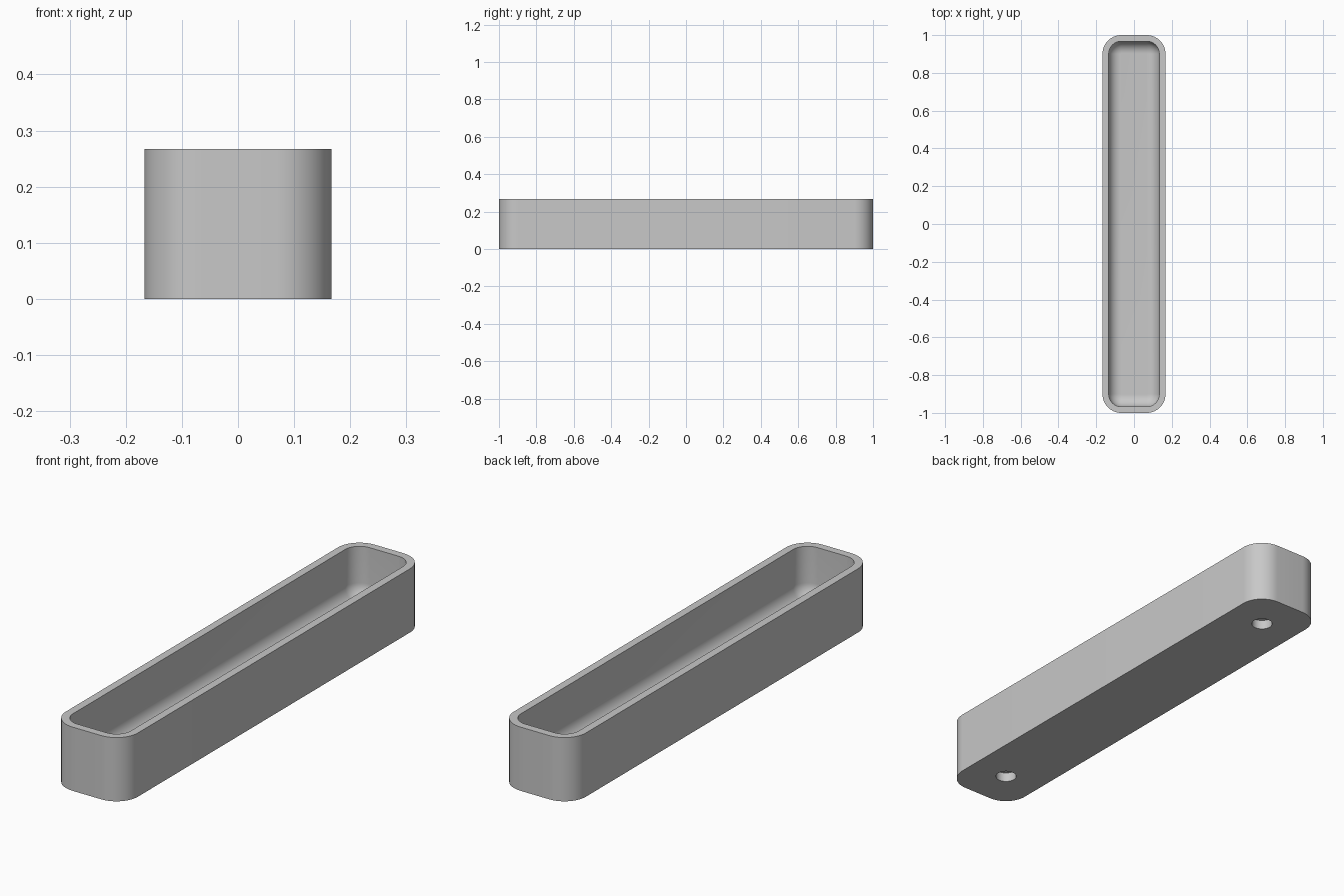
import bpy, bmesh
from math import sin, cos, pi

cube = bpy.data.objects.get("Cube")
if cube:
    bpy.data.objects.remove(cube, do_unlink=True)

HX, HY, H = 0.167, 1.0, 0.267      # half width, half length, height
R, WALL = 0.1, 0.033               # outer corner radius, wall thickness
FLOOR, FILLET = 0.05, 0.064        # floor thickness, inner floor rounding
SEG = 14

grey = bpy.data.materials.new("light grey")
grey.use_nodes = True
colour = (0.58, 0.58, 0.58, 1)
grey.diffuse_color = colour
grey.node_tree.nodes["Principled BSDF"].inputs["Base Color"].default_value = colour


def ring(bm, inset, z):
    """Rounded rectangle loop, moved inwards by inset."""
    r = R - inset
    verts = []
    for k, (sx, sy) in enumerate([(1, 1), (-1, 1), (-1, -1), (1, -1)]):
        for i in range(SEG + 1):
            a = (k + i / SEG) * pi / 2
            verts.append(bm.verts.new((sx * (HX - R) + r * cos(a),
                                       sy * (HY - R) + r * sin(a), z)))
    return verts


# Tray shell: outside wall, rim, inside wall, rounded floor edge
bm = bmesh.new()
section = [(0, 0), (0, H), (WALL, H)]
for i in range(SEG + 1):
    a = i / SEG * pi / 2
    section.append((WALL + FILLET * (1 - cos(a)),
                    FLOOR + FILLET * (1 - sin(a))))
rings = [ring(bm, *p) for p in section]
for lower, upper in zip(rings, rings[1:]):
    n = len(lower)
    for i in range(n):
        j = (i + 1) % n
        bm.faces.new((lower[i], lower[j], upper[j], upper[i]))
bm.faces.new(rings[0][::-1])
bm.faces.new(rings[-1])
bmesh.ops.recalc_face_normals(bm, faces=bm.faces)
mesh = bpy.data.meshes.new("tray")
bm.to_mesh(mesh)
bm.free()
mesh.materials.append(grey)
tray = bpy.data.objects.new("tray", mesh)
bpy.context.collection.objects.link(tray)

# Two blind round holes in the underside
for side in (-1, 1):
    bpy.ops.mesh.primitive_cylinder_add(vertices=40, radius=0.042, depth=0.08,
                                        location=(0, side * 0.82, 0))
    cutter = bpy.context.object
    cutter.name = "hole_cutter"
    cutter.hide_render = True
    cutter.data.materials.append(grey)
    cut = tray.modifiers.new("hole", "BOOLEAN")
    cut.operation = "DIFFERENCE"
    cut.solver = "EXACT"
    cut.object = cutter
    bpy.context.view_layer.objects.active = tray
    bpy.ops.object.modifier_apply(modifier=cut.name)
    bpy.data.objects.remove(cutter, do_unlink=True)

# Smooth shading with sharp rims
bpy.ops.object.select_all(action="DESELECT")
tray.select_set(True)
bpy.context.view_layer.objects.active = tray
bpy.ops.object.shade_smooth_by_angle(angle=pi / 6)
